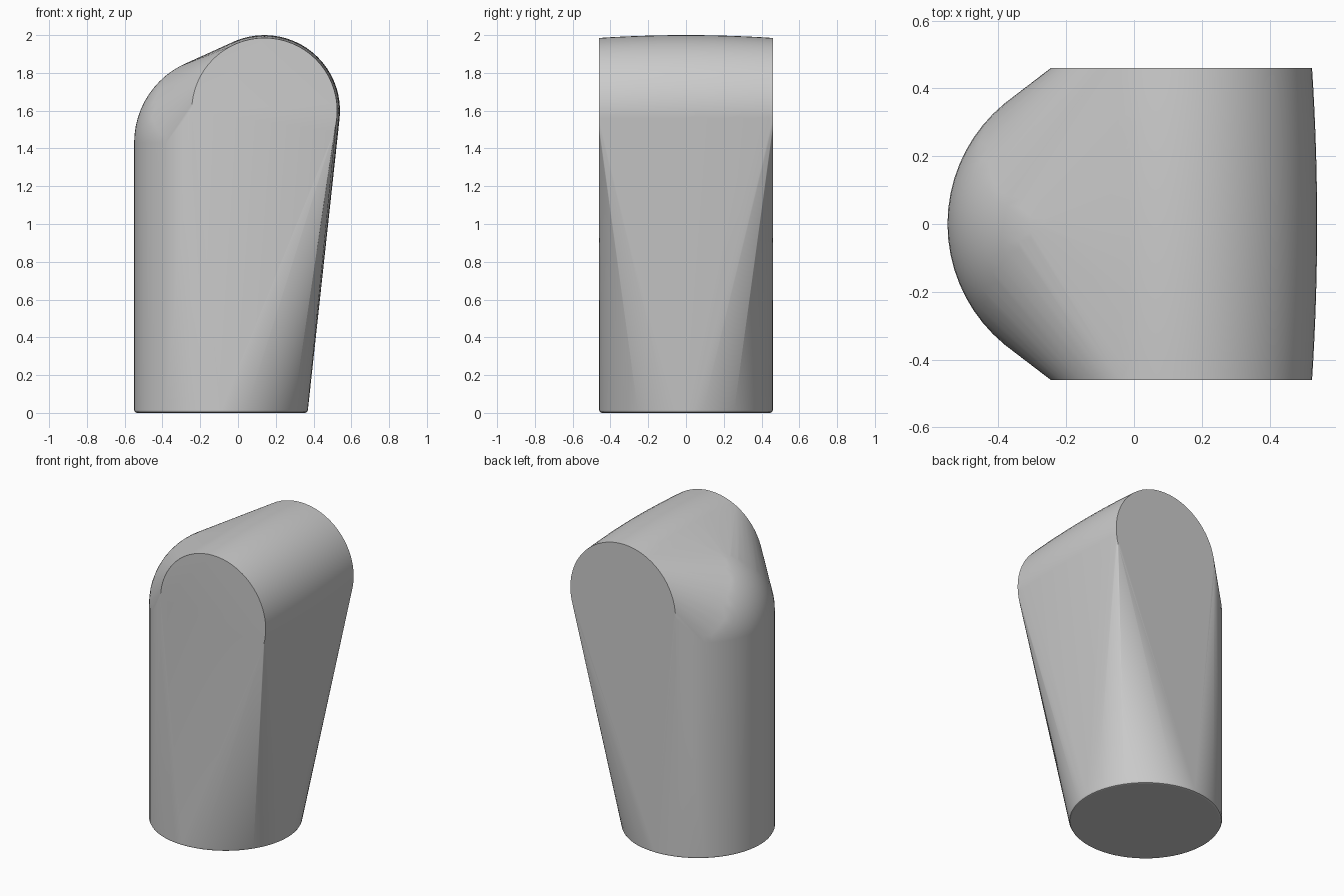
import bpy
import bmesh
import math
from mathutils import Matrix, Vector

old = bpy.data.objects.get("Cube")
if old:
    bpy.data.objects.remove(old, do_unlink=True)

SEGMENTS = 64
POST_X, POST_R = -0.09, 0.46
SHOULDER_Z = 1.43
HEAD_X, HEAD_Z, HEAD_R = 0.14, 1.6, 0.40
HALF_DEPTH, CROWN = 0.46, 0.015

gray = bpy.data.materials.new("plain_gray")
gray.use_nodes = True
color = (0.6, 0.6, 0.6, 1)
gray.diffuse_color = color
gray.node_tree.nodes["Principled BSDF"].inputs["Base Color"].default_value = color

bm = bmesh.new()


def ring(center, radius, axis="Z"):
    """Add a loose circle of points around the given axis."""
    turn = Matrix.Rotation(math.pi / 2, 4, "X") if axis == "Y" else Matrix()
    bmesh.ops.create_circle(bm, segments=SEGMENTS, radius=radius,
                            matrix=Matrix.Translation(Vector(center)) @ turn)


# Round foot with a small rounded rim
for z, inset in ((0, 0.015), (0.005, 0.005), (0.015, 0)):
    ring((POST_X, 0, z), POST_R - inset)

# Domed shoulder above the foot
bmesh.ops.create_uvsphere(bm, u_segments=SEGMENTS, v_segments=32, radius=POST_R,
                          matrix=Matrix.Translation((POST_X, 0, SHOULDER_Z)))

# Crosswise head, slightly fuller in the middle
STEPS = 8
for i in range(-STEPS, STEPS + 1):
    t = i / STEPS
    ring((HEAD_X, t * HALF_DEPTH, HEAD_Z), HEAD_R - CROWN * t * t, "Y")

# Stretch one skin over foot, shoulder and head
loose = [e for e in bm.edges]
bmesh.ops.delete(bm, geom=list(bm.faces), context="FACES_ONLY")
bmesh.ops.delete(bm, geom=loose, context="EDGES_FACES")
hull = bmesh.ops.convex_hull(bm, input=list(bm.verts))
spare = set(hull["geom_interior"]) | set(hull["geom_unused"])
bmesh.ops.delete(bm, geom=[v for v in spare if isinstance(v, bmesh.types.BMVert)],
                 context="VERTS")
bmesh.ops.dissolve_limit(bm, angle_limit=math.radians(0.2),
                         verts=list(bm.verts), edges=list(bm.edges))
bmesh.ops.recalc_face_normals(bm, faces=list(bm.faces))

mesh = bpy.data.meshes.new("rounded_body")
bm.to_mesh(mesh)
bm.free()
mesh.materials.append(gray)
body = bpy.data.objects.new("rounded_body", mesh)
bpy.context.collection.objects.link(body)

# Smooth sides, crisp end caps and foot
for obj in bpy.context.selected_objects:
    obj.select_set(False)
body.select_set(True)
bpy.context.view_layer.objects.active = body
bpy.ops.object.shade_smooth_by_angle(angle=math.radians(30))
weighted = body.modifiers.new("even_shading", "WEIGHTED_NORMAL")
weighted.keep_sharp = True
